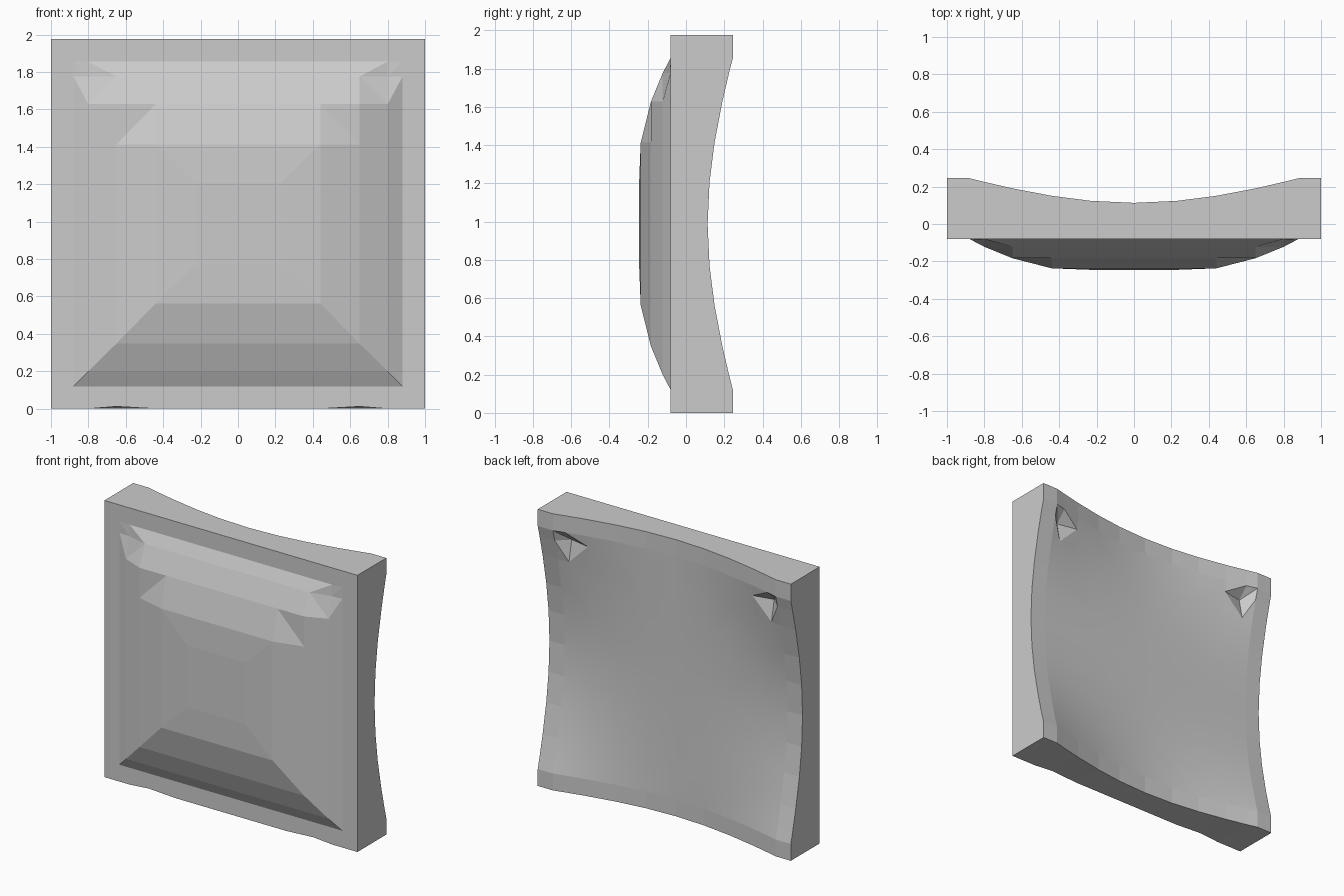
import bpy, bmesh
from math import hypot

if "Cube" in bpy.data.objects:
    bpy.data.objects.remove(bpy.data.objects["Cube"])

MID = 0.988                                   # half of the height
XS = [0.0, 0.23, 0.44, 0.65, 0.80, 0.88, 1.0]  # ring half-widths
ZS = [0.0, 0.22, 0.425, 0.64, 0.788, 0.868, 0.988]  # ring half-heights
FRONT = [-0.245, -0.245, -0.237, -0.183, -0.122, -0.08, -0.08]  # dome depth per ring
N = len(XS) - 1
RIM = 0.245                                   # back of the rim corners
SAG = 0.132                                   # sag of each rim edge
FLATTEN = 0.95                                # softens the dish in its middle


def front_y(i, j):
    """Stepped pillow: concentric rectangles, with dented upper corners."""
    if j == 4 and abs(i) == 4:
        return -0.085
    return FRONT[max(abs(i), abs(j))]


def back_y(i, j):
    """Dished back, with a rim that stays level across its width."""
    drop = lambda r: SAG * (1 - (hypot(0.88, min(r, 0.88)) - 0.88) / 0.3645)
    dx, dz = drop(XS[abs(i)]), drop(ZS[abs(j)] * 0.88 / 0.868)
    y = RIM - dx - dz + FLATTEN * dx * dz / SAG
    if abs(i) == 4 and j == 4:                # pits in the upper corners
        y -= 0.06
    return y


def coord(table, k):
    return table[abs(k)] * (1 if k >= 0 else -1)


bm = bmesh.new()
idx = range(-N, N + 1)


def make_sheet(height, is_front):
    verts = {}
    for i in idx:
        for j in idx:
            z = MID + coord(ZS, j)
            if is_front and j == -N and abs(i) == 3:
                z += 0.012                    # slight lift under the front edge
            verts[i, j] = bm.verts.new((coord(XS, i), height(i, j), z))
    for i in range(-N, N):
        for j in range(-N, N):
            a, b = verts[i, j], verts[i + 1, j]
            c, d = verts[i + 1, j + 1], verts[i, j + 1]
            right, top = i >= 0, j >= 0
            diagonal = right == top           # creases run towards the corners
            ring = i if right else -i - 1
            if top and j == ring and j in (2, 3):  # flattened upper corners
                diagonal = not diagonal
            tris = [(a, b, c), (a, c, d)] if diagonal else [(a, b, d), (b, c, d)]
            for t in tris:
                f = bm.faces.new(t)
                inner = abs(i + 0.5) < N - 1 and abs(j + 0.5) < N - 1
                pit = j in (3, 4) and ring in (3, 4)
                f.smooth = not is_front and inner and not pit
    return verts


front = make_sheet(front_y, True)
back = make_sheet(back_y, False)

# outer walls joining the two sheets
loop = ([(i, -N) for i in range(-N, N)] + [(N, j) for j in range(-N, N)]
        + [(i, N) for i in range(N, -N, -1)] + [(-N, j) for j in range(N, -N, -1)])
for p, q in zip(loop, loop[1:] + loop[:1]):
    bm.faces.new((front[p], front[q], back[q], back[p]))

bmesh.ops.recalc_face_normals(bm, faces=bm.faces[:])
mesh = bpy.data.meshes.new("curved_panel")
bm.to_mesh(mesh)
bm.free()
panel = bpy.data.objects.new("curved_panel", mesh)
bpy.context.collection.objects.link(panel)
